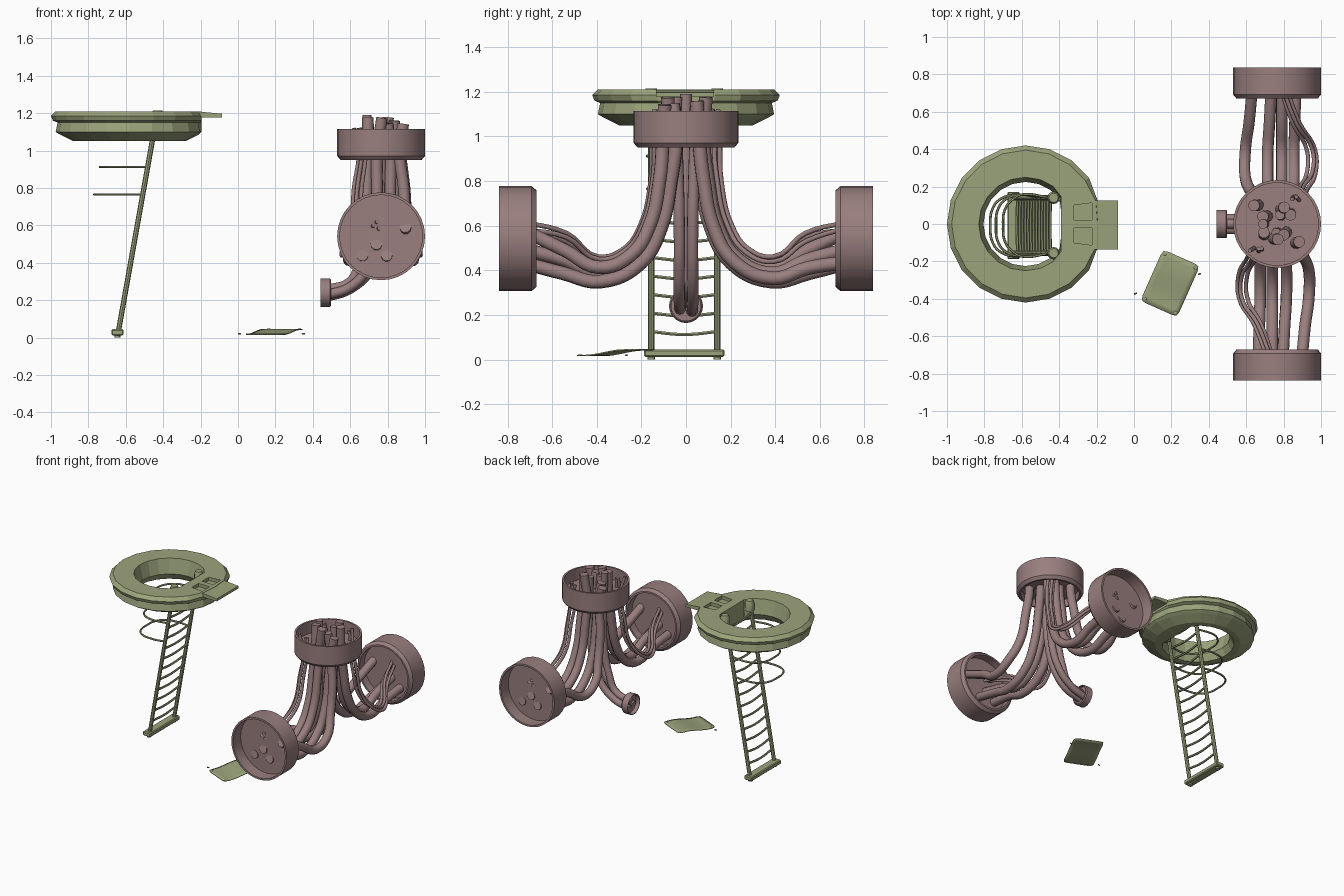
import bpy, bmesh, math, random
from mathutils import Vector, Matrix

if "Cube" in bpy.data.objects:
    bpy.data.objects.remove(bpy.data.objects["Cube"])

random.seed(4)


def material(name, rgb):
    m = bpy.data.materials.new(name)
    m.diffuse_color = (*rgb, 1)
    m.use_nodes = True
    m.node_tree.nodes["Principled BSDF"].inputs["Base Color"].default_value = m.diffuse_color
    return m


OLIVE = material("olive_metal", (0.33, 0.37, 0.20))
ROSE = material("rose_metal", (0.32, 0.21, 0.21))


def activate(ob):
    bpy.ops.object.select_all(action='DESELECT')
    ob.select_set(True)
    bpy.context.view_layer.objects.active = ob


def add_mesh(name, bm, mat, smooth=None):
    bmesh.ops.recalc_face_normals(bm, faces=bm.faces)
    me = bpy.data.meshes.new(name)
    bm.to_mesh(me)
    bm.free()
    ob = bpy.data.objects.new(name, me)
    bpy.context.collection.objects.link(ob)
    me.materials.append(mat)
    if smooth:
        activate(ob)
        bpy.ops.object.shade_smooth_by_angle(angle=math.radians(smooth))
    return ob


def revolve(profile, sides, closed):
    bm = bmesh.new()
    rings = [[bm.verts.new((r * math.cos(a), r * math.sin(a), z)) for r, z in profile]
             for a in (2 * math.pi * i / sides for i in range(sides))]
    n = len(profile)
    for i in range(sides):
        a, b = rings[i], rings[(i + 1) % sides]
        for j in range(n if closed else n - 1):
            k = (j + 1) % n
            bm.faces.new((a[j], b[j], b[k], a[k]))
    bmesh.ops.remove_doubles(bm, verts=bm.verts, dist=1e-5)
    return bm


def box(name, lo, hi, mat, bevel=0.0):
    lo, hi = Vector(lo), Vector(hi)
    bm = bmesh.new()
    bmesh.ops.create_cube(bm, size=1)
    bmesh.ops.scale(bm, vec=hi - lo, verts=bm.verts)
    bmesh.ops.translate(bm, vec=(lo + hi) / 2, verts=bm.verts)
    if bevel:
        bmesh.ops.bevel(bm, geom=bm.edges[:], offset=bevel, segments=1, affect='EDGES')
    return add_mesh(name, bm, mat)


def cylinder(name, base, r, h, mat, sides=12):
    bm = revolve([(0, 0), (r, 0), (r, h * .7), (r * .75, h), (0, h)], sides, False)
    bmesh.ops.translate(bm, vec=base, verts=bm.verts)
    return add_mesh(name, bm, mat, 30)


def tube(name, pts, r, mat, res=5, bevel=3):
    cu = bpy.data.curves.new(name, 'CURVE')
    cu.dimensions = '3D'
    cu.bevel_depth, cu.bevel_resolution, cu.resolution_u = r, bevel, res
    cu.use_fill_caps = True
    sp = cu.splines.new('BEZIER')
    sp.bezier_points.add(len(pts) - 1)
    for p, co in zip(sp.bezier_points, pts):
        p.co = co
        p.handle_left_type = p.handle_right_type = 'AUTO'
    ob = bpy.data.objects.new(name, cu)
    bpy.context.collection.objects.link(ob)
    cu.materials.append(mat)
    activate(ob)
    bpy.ops.object.convert(target='MESH')
    bpy.ops.object.shade_smooth_by_angle(angle=math.radians(40))


# Hatch ring, flattened on its +x side for the tab and hinge
bm = revolve([(.250, 1.21), (.395, 1.21), (.42, 1.185), (.41, 1.16), (.385, 1.15), (.395, 1.10),
              (.37, 1.085), (.30, 1.05), (.255, 1.05), (.225, 1.10)], 20, True)
for v in bm.verts:
    inner = math.hypot(v.co.x, v.co.y) < .26
    v.co.x = min(v.co.x - .58, -.39 if inner else -.195 - .12 * max(0, abs(v.co.y) - .12))
ring = add_mesh("hatch_ring", bm, OLIVE)

# Two recessed pads beside the tab
for s in (-1, 1):
    cut = box("pad_cutter", (-.32, s * .067 - .046, 1.185), (-.225, s * .067 + .046, 1.26), OLIVE)
    for v in cut.data.vertices:
        if v.co.x < -.3 and abs(v.co.y) > .07:
            v.co.y -= s * .012
    cut.hide_render = True
    mod = ring.modifiers.new("pad", 'BOOLEAN')
    mod.operation, mod.object, mod.solver = 'DIFFERENCE', cut, 'EXACT'
    activate(ring)
    bpy.ops.object.modifier_apply(modifier=mod.name)
    bpy.data.objects.remove(cut)
tab = box("hatch_tab", (-.215, -.135, 1.178), (-.085, .125, 1.209), OLIVE)
for v in tab.data.vertices:
    if v.co.x > -.1 and v.co.z > 1.2:
        v.co.z -= .012

# Ladder: rails, rungs, foot and safety hoops
YC = -.008


def rail_x(z):
    return -.64 + .178 * (z - .03)


for s in (-1, 1):
    y = YC + s * .148
    tube("ladder_rail", [(rail_x(z), y, z) for z in (.03, .6, 1.19)], .014, OLIVE, 2, 2)
    cylinder("rail_cap", (-.43, y, 1.14), .033, .075, OLIVE)
    cylinder("foot_bolt", (-.645, y, 0), .016, .02, OLIVE)
    box("hinge_block", (-.45, y - .02, 1.08), (-.37, y + .02, 1.16), OLIVE, .005)
box("ladder_foot", (-.677, YC - .18, .012), (-.612, YC + .18, .045), OLIVE, .006)
for i in range(13):
    z = .125 + i * .083
    tube("ladder_rung", [(rail_x(z), YC - .148, z), (rail_x(z) - .003, YC, z - .013),
                         (rail_x(z), YC + .148, z)], .008, OLIVE, 6, 1)
for z, xl in ((.765, -.768), (.912, -.738), (1.06, -.70)):
    half = [(rail_x(z), .15), (-.60, .165), (xl + .055, .142), (xl + .012, .09)]
    pts = half + [(xl, 0)] + [(x, -y) for x, y in reversed(half)]
    tube("safety_hoop", [(x, y + YC, z) for x, y in pts], .007, OLIVE, 6, 1)

# Loose cover panel on the floor, bent up at the rear
bm = bmesh.new()
bmesh.ops.create_grid(bm, x_segments=8, y_segments=10, size=1)
for v in bm.verts:
    u, w = v.co.x, v.co.y
    if abs(u) > .99 and abs(w) > .99:
        u, w = u * .94, w * .955
    t = max(0, min(1, (w + .7) / 1.3))
    v.co = (u * .108, w * .15, .021 + .025 * t * t * (3 - 2 * t))
place = Matrix.Translation((.193, -.317, 0)) @ Matrix.Rotation(math.radians(-24), 4, 'Z')
bmesh.ops.transform(bm, matrix=place, verts=bm.verts)
panel = add_mesh("cover_panel", bm, OLIVE, 30)
panel.modifiers.new("thickness", 'SOLIDIFY').thickness = .006
for u in (-.09, .09):
    for w, z in ((-.132, .018), (.132, .043)):
        cylinder("panel_grommet", place @ Vector((u, w, z)), .01, .005, OLIVE, 10)
for x, y in ((.008, -.375), (.35, -.27)):
    tube("loose_screw", [(x - .008, y, .02), (x + .008, y + .006, .02)], .004, OLIVE, 1, 1)

# Pipe collars: open drums with a plate inside
CX = .765


def collar(name, base, axis, r, h):
    w = r * .06
    prof = [(0, h * .45), (r - w, h * .45), (r - w, h), (r, h), (r, h * .13), (r - w * 1.3, 0),
            (r - w * 2.2, 0), (r - w * 2.2, h * .36), (0, h * .36)]
    bm = revolve(prof, 32, False)
    rot = Vector((0, 0, 1)).rotation_difference(Vector(axis)).to_matrix().to_4x4()
    bmesh.ops.transform(bm, matrix=Matrix.Translation(base) @ rot, verts=bm.verts)
    add_mesh(name, bm, ROSE, 30)


collar("top_collar", (CX, 0, .95), (0, 0, 1), .235, .165)
collar("rear_collar", (CX, .67, .542), (0, 1, 0), .235, .168)
collar("front_collar", (CX, -.67, .542), (0, -1, 0), .235, .168)
collar("small_collar", (.498, 0, .24), (-1, 0, 0), .076, .056)

# Pipe bends: (y, z) paths blended between a shallow and a deep run
SHALLOW = [(.11, 1.0), (.125, .80), (.17, .60), (.255, .47), (.39, .42), (.54, .50)]
DEEP = [(.04, 1.0), (.065, .80), (.105, .60), (.20, .43), (.385, .345), (.55, .38)]


def bend(name, s, dx, t, z_end, r, tip):
    top, mid, end = dx
    run = [tuple(a + (b - a) * t for a, b in zip(p, q)) for p, q in zip(SHALLOW, DEEP)]
    xs = [top, top * .7 + mid * .3, (top + mid) / 2, mid, mid, (mid + end) / 2]
    pts = [(top + random.uniform(-.03, .03), run[0][0] + random.uniform(-.02, .02), tip)]
    pts += [(x, y, z) for x, (y, z) in zip(xs, run)]
    pts.append((end, .752, z_end))
    tube(name, [(CX + s * x, s * y, z) for x, y, z in pts], r, ROSE)


PIPES = [((-.10, -.17, -.13), .10, .59, 1.13), ((-.05, -.05, -.03), .95, .44, 1.14),
         ((.02, .025, .025), .45, .50, 1.16), ((.07, .09, .10), .75, .44, 1.17)]
CABLES = [((.10, .19, .02), -.55, .62, 1.10), ((.12, .205, .04), -.25, .60, 1.12),
          ((.08, .16, .01), -.40, .585, 1.10)]
for s, side in ((1, "rear"), (-1, "front")):
    for dx, t, z_end, tip in PIPES:
        bend(side + "_pipe", s, dx, t, z_end, .031, tip + random.uniform(-.02, .02))
    for dx, t, z_end, tip in CABLES:
        bend(side + "_cable", s, dx, t, z_end, .011, tip)

# Pipes dropping to the small side collar
for y, dx, dz, tip in ((-.03, .0, .0, 1.13), (.03, .02, -.01, 1.15), (.0, -.07, .03, 1.19)):
    tube("small_branch_pipe", [(.76 + dx, y * 1.6, tip), (.77 + dx, y * 1.2, .85),
                               (.76 + dx, y, .58), (.70 + dx * .7, y, .38 + dz),
                               (.60, y, .27 + dz), (.465, y * .9, .225 + dz)], .026, ROSE)
